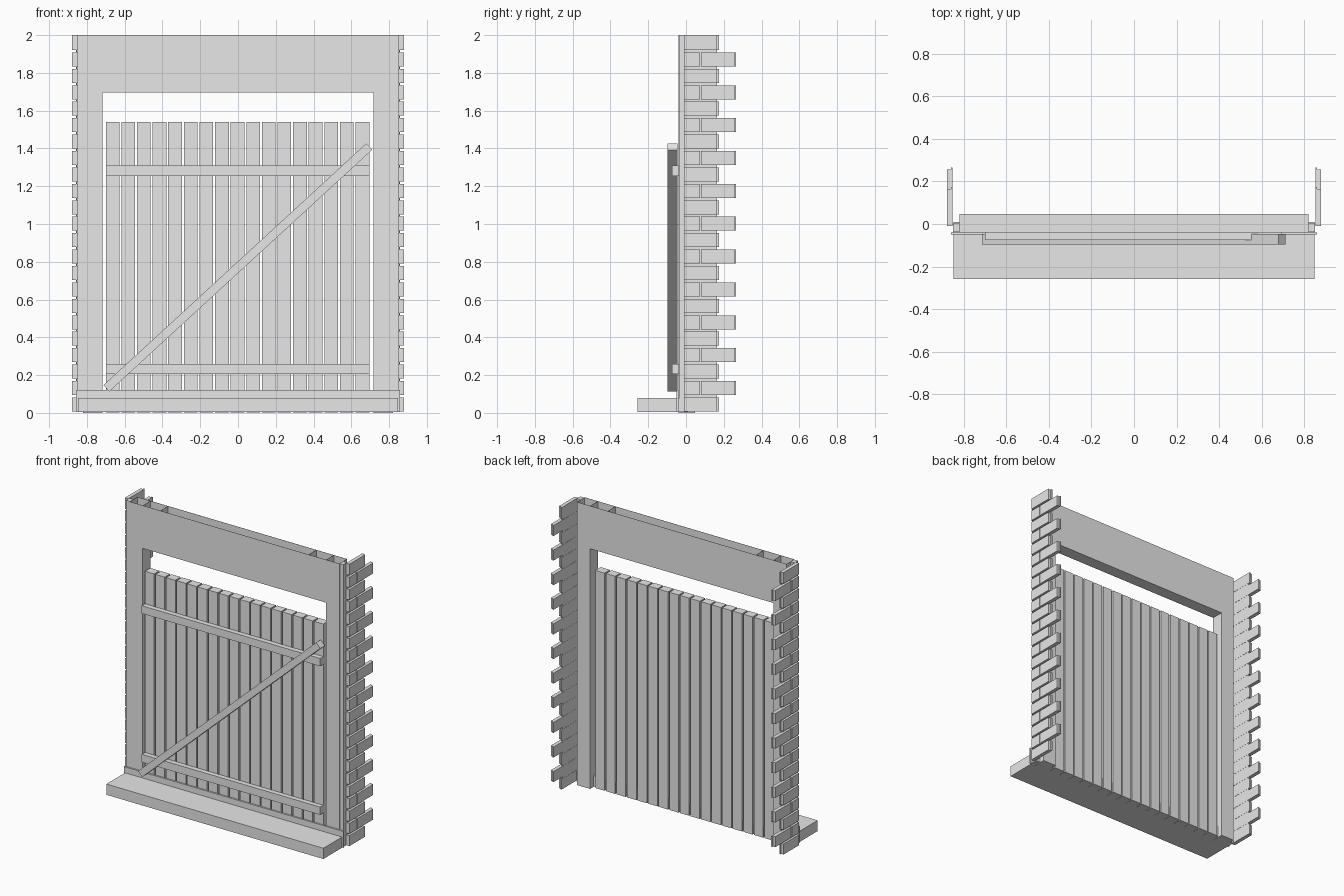
import bpy
import math
from mathutils import Matrix

cube = bpy.data.objects.get("Cube")
if cube:
    bpy.data.objects.remove(cube, do_unlink=True)

grey = bpy.data.materials.new("plain grey")
grey.use_nodes = True
grey.diffuse_color = (0.8, 0.8, 0.8, 1)
grey.node_tree.nodes["Principled BSDF"].inputs["Base Color"].default_value = (0.8, 0.8, 0.8, 1)

CORNERS = [(x, y, z) for x in (0, 1) for y in (0, 1) for z in (0, 1)]
FACES = [(0, 1, 3, 2), (4, 6, 7, 5), (0, 4, 5, 1), (2, 3, 7, 6), (0, 2, 6, 4), (1, 5, 7, 3)]


def boxes(name, spans):
    """One object from a list of boxes, each given as x, y and z spans."""
    verts, faces = [], []
    for span in spans:
        base = len(verts)
        verts += [tuple(s[i] for s, i in zip(span, c)) for c in CORNERS]
        faces += [tuple(base + i for i in f) for f in FACES]
    mesh = bpy.data.meshes.new(name)
    mesh.from_pydata(verts, [], faces)
    mesh.materials.append(grey)
    obj = bpy.data.objects.new(name, mesh)
    bpy.context.collection.objects.link(obj)
    return obj


def sided(side, a, b):
    """An x span on the chosen side, kept in ascending order."""
    return tuple(sorted((side * a, side * b)))


FRONT, BACK = -0.04, 0.047
OPENING, OUTER, TOP = 0.717, 0.82, 2.0
SHEET = 0.001

# Doorstep and the raised sill strip in front of the gate
boxes("doorstep", [((-0.848, 0.848), (-0.258, 0.01), (0.004, 0.08))])
boxes("sill", [((-0.858, 0.858), (-0.05, FRONT), (0.006, 0.122))])

# Lintel: a thin-walled box, open along its top
LINTEL_BASE = 1.697
boxes("lintel", [
    ((-OUTER, OUTER), (FRONT, BACK), (LINTEL_BASE, LINTEL_BASE + SHEET)),
    ((-OUTER, OUTER), (FRONT, FRONT + SHEET), (LINTEL_BASE, TOP)),
    ((-OUTER, OUTER), (BACK - SHEET, BACK), (LINTEL_BASE, TOP)),
])
boxes("lintel_ribs", [(sided(s, x - SHEET, x), (FRONT, BACK), (LINTEL_BASE, TOP))
                      for s in (-1, 1) for x in (0.58, OPENING, OUTER)])

ROWS = 23
pitch = TOP / ROWS
for side, label in ((1, "left"), (-1, "right")):
    # Door post and the narrow set-back trim outside it
    boxes(label + "_post", [(sided(side, OPENING, OUTER), (FRONT, BACK), (0, LINTEL_BASE))])
    boxes(label + "_trim", [(sided(side, OUTER, 0.85), (FRONT + 0.005, 0.003), (0.006, TOP))])

    # Toothed brick edging on backing tiles, alternating one and two bricks per row
    bricks, backing = [], []
    for row in range(ROWS):
        z = (0.008 + row * pitch, row * pitch + 0.082)
        if row == ROWS - 1:
            z = (z[0], TOP)
        runs = [(-0.01, 0.165)] if row % 2 == 0 else [(-0.01, 0.073), (0.08, 0.256)]
        bricks += [(sided(side, 0.854, 0.878), y, z) for y in runs]
        backing.append((sided(side, 0.851, 0.86), (-0.009, runs[-1][1] + 0.009), z))
    boxes(label + "_bricks", bricks)
    boxes(label + "_brick_backing", backing)

    # Mortar showing between the rows
    boxes(label + "_mortar", [(sided(side, 0.852, 0.858), (-0.008, 0.163), (0.01, TOP - 0.004))])

# Gate: thick upright boards with narrow gaps
BOARDS, LEFT, RIGHT, GAP = 17, -0.7, 0.695, 0.01
step = (RIGHT - LEFT + GAP) / BOARDS
boxes("gate_boards", [((LEFT + i * step, LEFT + (i + 1) * step - GAP), (FRONT, 0.02), (0.002, 1.54))
                      for i in range(BOARDS)])

# Horizontal battens
boxes("gate_battens", [((LEFT, RIGHT), (-0.075, FRONT), (z, z + 0.055)) for z in (0.205, 1.255)])

# Diagonal brace
x0, z0, x1, z1 = -0.697, 0.13, 0.695, 1.41
length = math.hypot(x1 - x0, z1 - z0)
brace = boxes("gate_brace", [((-length / 2, length / 2), (-0.097, -0.046), (-0.023, 0.023))])
brace.matrix_world = (Matrix.Translation(((x0 + x1) / 2, 0, (z0 + z1) / 2))
                      @ Matrix.Rotation(-math.atan2(z1 - z0, x1 - x0), 4, "Y"))
